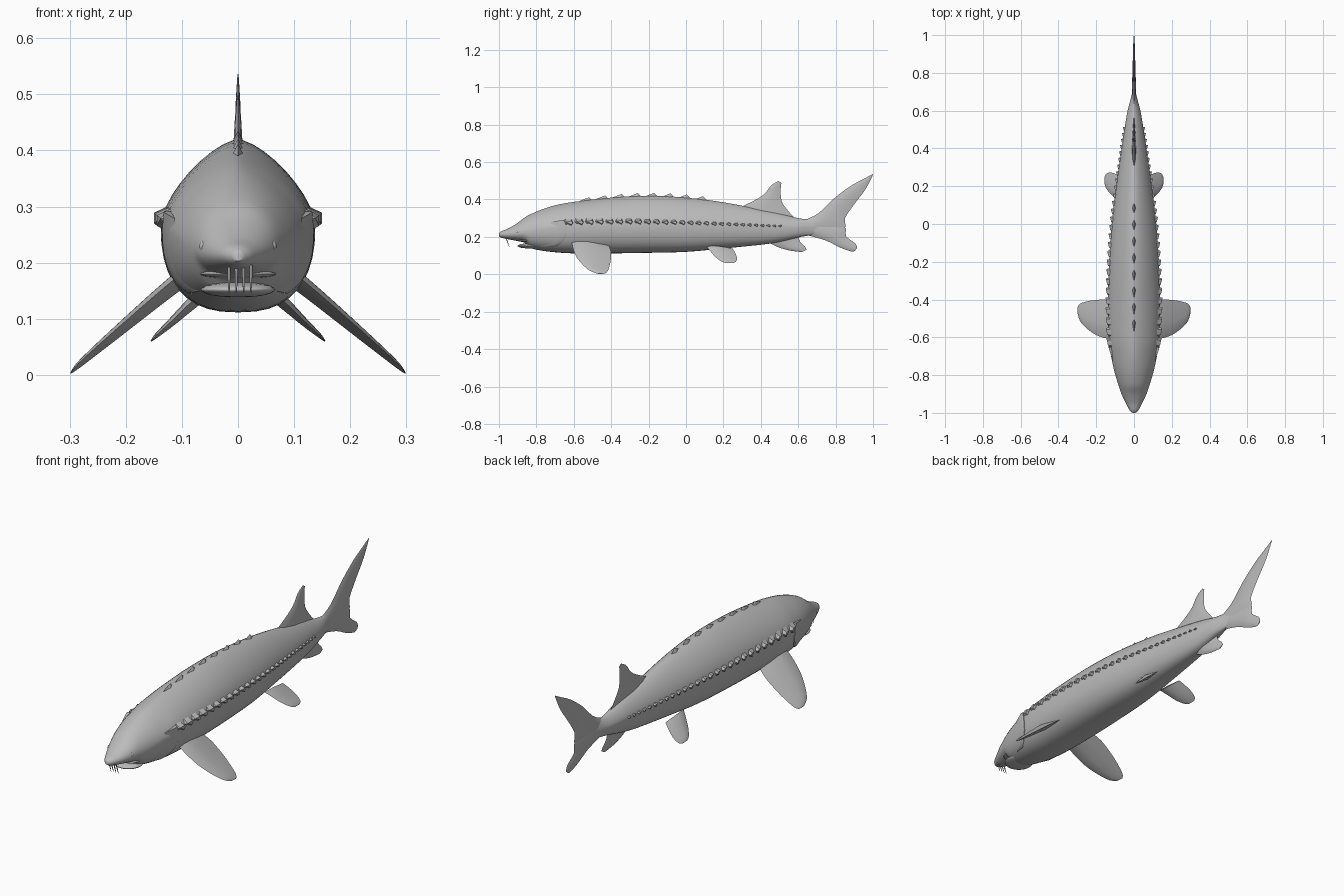
import bpy, bmesh, math
from mathutils import Vector

if "Cube" in bpy.data.objects:
    bpy.data.objects.remove(bpy.data.objects["Cube"])

grey = bpy.data.materials.new("slate grey")
grey.diffuse_color = (0.5, 0.5, 0.5, 1)
grey.use_nodes = True
grey.node_tree.nodes["Principled BSDF"].inputs["Base Color"].default_value = grey.diffuse_color


def make(name, verts, faces, angle=50):
    me = bpy.data.meshes.new(name)
    me.from_pydata(verts, [], faces)
    bm = bmesh.new()
    bm.from_mesh(me)
    bmesh.ops.recalc_face_normals(bm, faces=bm.faces)
    bm.to_mesh(me)
    bm.free()
    me.materials.append(grey)
    ob = bpy.data.objects.new(name, me)
    bpy.context.collection.objects.link(ob)
    finish(ob, angle)
    return ob


def finish(ob, angle):
    bpy.ops.object.select_all(action='DESELECT')
    ob.select_set(True)
    bpy.context.view_layer.objects.active = ob
    bpy.ops.object.shade_smooth_by_angle(angle=math.radians(angle))


def spline(rows, steps):
    """Smooth interpolation through rows of numbers."""
    out = []
    for i in range(len(rows) - 1):
        p = [rows[max(i - 1, 0)], rows[i], rows[i + 1], rows[min(i + 2, len(rows) - 1)]]
        for s in range(steps):
            t = s / steps
            out.append([b + 0.5 * t * (c - a + t * (2*a - 5*b + 4*c - d + t * (3*(b - c) + d - a)))
                        for a, b, c, d in zip(*p)])
    return out + [list(rows[-1])]


def loft(name, rings, angle=50):
    n = len(rings[0])
    verts = [v for r in rings for v in r]
    faces = [(i*n + j, i*n + (j + 1) % n, (i + 1)*n + (j + 1) % n, (i + 1)*n + j)
             for i in range(len(rings) - 1) for j in range(n)]
    faces += [tuple(range(n)), tuple(range((len(rings) - 1)*n, len(rings)*n))]
    return make(name, verts, faces, angle)


# Body stations: y, half width, bottom, widest height, top
BODY = spline([
    (-1.0, .008, .203, .212, .22), (-.985, .024, .195, .213, .231), (-.95, .043, .187, .215, .245),
    (-.9, .066, .178, .22, .275), (-.865, .078, .17, .225, .302), (-.835, .088, .142, .23, .319),
    (-.78, .104, .128, .24, .343), (-.7, .121, .118, .255, .369), (-.6, .134, .112, .265, .387),
    (-.4, .138, .112, .27, .41), (-.2, .132, .115, .27, .42), (0, .118, .12, .267, .41),
    (.2, .094, .138, .262, .385), (.4, .066, .158, .257, .346), (.5, .051, .173, .255, .325),
    (.6, .034, .197, .252, .3), (.66, .018, .208, .252, .294), (.72, .004, .215, .255, .29)], 3)


def station(y):
    for a, b in zip(BODY, BODY[1:]):
        if a[0] <= y <= b[0]:
            t = (y - a[0]) / (b[0] - a[0])
            return [p + (q - p) * t for p, q in zip(a, b)]


rings = []
for y, w, lo, mid, hi in BODY:
    snout = min(1, max(0, (-.7 - y) / .2))
    ring = []
    for k in range(40):
        a = 2 * math.pi * k / 40
        c, s = math.cos(a), math.sin(a)
        n = (1.5 if s > 0 else 2.5) * (1 - snout) + 2 * snout
        x = w * math.copysign(abs(c) ** (2 / n), c)
        h = abs(s) ** (2 / n)
        ring.append((x, y, mid + h * (hi - mid) if s > 0 else mid - h * (mid - lo)))
    rings.append(ring)
loft("body", rings)


# Fins: rows of leading point, trailing point, half thickness
def fin(name, rows, normal, steps=3):
    nrm = Vector(normal).normalized()
    rings = []
    for r in spline([(*a, *b, t) for a, b, t in rows], steps):
        a, b, t = Vector(r[:3]), Vector(r[3:6]), r[6]
        prof = [(0, 0), (.15, .7), (.4, 1), (.75, .5), (1, 0), (.75, -.5), (.4, -1), (.15, -.7)]
        rings.append([a.lerp(b, u) + nrm * t * h for u, h in prof])
    return loft(name, rings, 60)


def flat_fin(name, rows):
    fin(name, [((0, a, b), (0, c, d), t) for a, b, c, d, t in rows], (1, 0, 0))


flat_fin("dorsal_fin", [
    (.27, .35, .595, .285, .012), (.36, .392, .548, .337, .01), (.42, .43, .512, .39, .008),
    (.455, .475, .506, .45, .005), (.495, .499, .51, .488, .002)])
flat_fin("tail_upper_lobe", [
    (.64, .292, .68, .215, .012), (.71, .328, .842, .24, .009), (.79, .405, .85, .30, .008),
    (.88, .472, .90, .375, .006), (.95, .51, .96, .455, .004), (1.0, .537, 1.0, .533, .001)])
flat_fin("tail_lower_lobe", [
    (.64, .212, .68, .29, .012), (.75, .18, .842, .26, .009), (.82, .145, .855, .205, .007),
    (.885, .122, .905, .165, .005), (.905, .128, .915, .142, .002)])
flat_fin("anal_fin", [
    (.43, .18, .60, .21, .012), (.48, .15, .61, .175, .009), (.55, .128, .635, .15, .006),
    (.62, .119, .645, .132, .002)])

for side, label in ((1, "right"), (-1, "left")):
    # Pectoral and pelvic fins: x, z, leading y, trailing y, half thickness
    for name, rows, drop in (
            ("pectoral_fin", [(.09, .178, -.61, -.42, .016), (.14, .138, -.607, -.402, .014),
                              (.2, .088, -.588, -.402, .011), (.25, .046, -.553, -.41, .008),
                              (.285, .016, -.515, -.422, .005), (.298, .003, -.475, -.44, .001)], .012),
            ("pelvic_fin", [(.065, .142, .11, .25, .012), (.09, .12, .13, .262, .01),
                            (.12, .092, .155, .272, .007), (.145, .07, .185, .268, .004),
                            (.155, .06, .21, .25, .001)], .006)):
        fin(label + "_" + name,
            [((side * x, a, z + drop * t / .016), (side * x, b, z - drop * t / .016), t)
             for x, z, a, b, t in rows], (side * .64, 0, .77))

    # Row of bony plates along the flank, shrinking to the tail
    verts, faces = [], []
    count, y = 27, -.63
    for i in range(count):
        f = i / (count - 1)
        length, high = .058 - .03 * f, .044 - .028 * f
        _, w, _, mid, _ = station(y)
        z = mid + .012 - .01 * f
        out = .013 - .006 * f
        base = len(verts)
        for dy, dz in ((-.5, 0), (-.25, .5), (.3, .5), (.5, 0), (.3, -.5), (-.25, -.5)):
            verts.append((side * (w - .012), y + dy * length, z + dz * high))
        for dy, dz in ((-.2, .1), (.28, .22), (.42, 0), (.28, -.22)):
            verts.append((side * (w + out * (1 if dy > 0 else .5)), y + dy * length, z + dz * high))
        faces += [[base + k for k in q] for q in (
            (0, 1, 6), (1, 2, 7, 6), (2, 3, 8, 7), (3, 4, 9, 8), (4, 5, 6, 9),
            (5, 0, 6), (6, 7, 8, 9), (5, 4, 3, 2, 1, 0))]
        y += .056 - .026 * f
    make(label + "_flank_plates", verts, faces, 20)

    # Eye
    bpy.ops.mesh.primitive_uv_sphere_add(segments=16, ring_count=10, radius=1,
                                         location=(side * .062, -.893, .229))
    eye = bpy.context.object
    eye.name = label + "_eye"
    eye.scale = (.007, .011, .011)
    eye.data.materials.append(grey)
    finish(eye, 60)

    # Gill cover edge, a thin raised flap wrapped on the cheek
    rows = []
    for k in range(9):
        a = math.radians(8 - 58 * k / 8)
        yb = -.64 - .035 * (k / 8 - .3) ** 2 * 4
        pts = []
        for dy, lift in ((-.07, -.004), (-.01, .006), (0, .003), (0, -.008)):
            _, w, lo, mid, hi = station(yb + dy)
            c, s = math.cos(a) ** .8, math.sin(a)
            h = math.copysign(abs(s) ** .8, s) * (mid - lo)
            pts.append((side * (w * c + lift), yb + dy, mid + h))
        rows.append(pts)
    loft(label + "_gill_cover", rows, 40)

# Ridge plates along the back
verts, faces = [], []
for i in range(8):
    y = -.53 + .087 * i
    top = station(y)[4]
    b = len(verts)
    verts += [(0, y - .04, top - .004), (.018, y, top - .02), (0, y + .035, top - .008),
              (-.018, y, top - .02), (0, y + .012, top + .016)]
    faces += [[b + k for k in q] for q in ((0, 1, 4), (1, 2, 4), (2, 3, 4), (3, 0, 4), (3, 2, 1, 0))]
make("back_plates", verts, faces, 20)

# Lower jaw and upper lip around the open mouth
for name, loc, scale in (("lower_jaw", (0, -.835, .152), (.066, .066, .014)),
                         ("upper_lip", (0, -.85, .18), (.068, .05, .008))):
    bpy.ops.mesh.primitive_uv_sphere_add(segments=24, ring_count=12, radius=1, location=loc)
    part = bpy.context.object
    part.name = name
    part.scale = scale
    part.data.materials.append(grey)
    finish(part, 60)

# Four whiskers under the snout
for i, x in enumerate((-.016, -.003, .01, .023)):
    path = spline([(-.962, .196, .003), (-.955, .175, .0025), (-.945, .146, .001)], 3)
    loft("whisker_%d" % (i + 1), [
        [(x + r * math.cos(k * math.pi / 3), y + r * math.sin(k * math.pi / 3), z) for k in range(6)]
        for y, z, r in path], 60)
